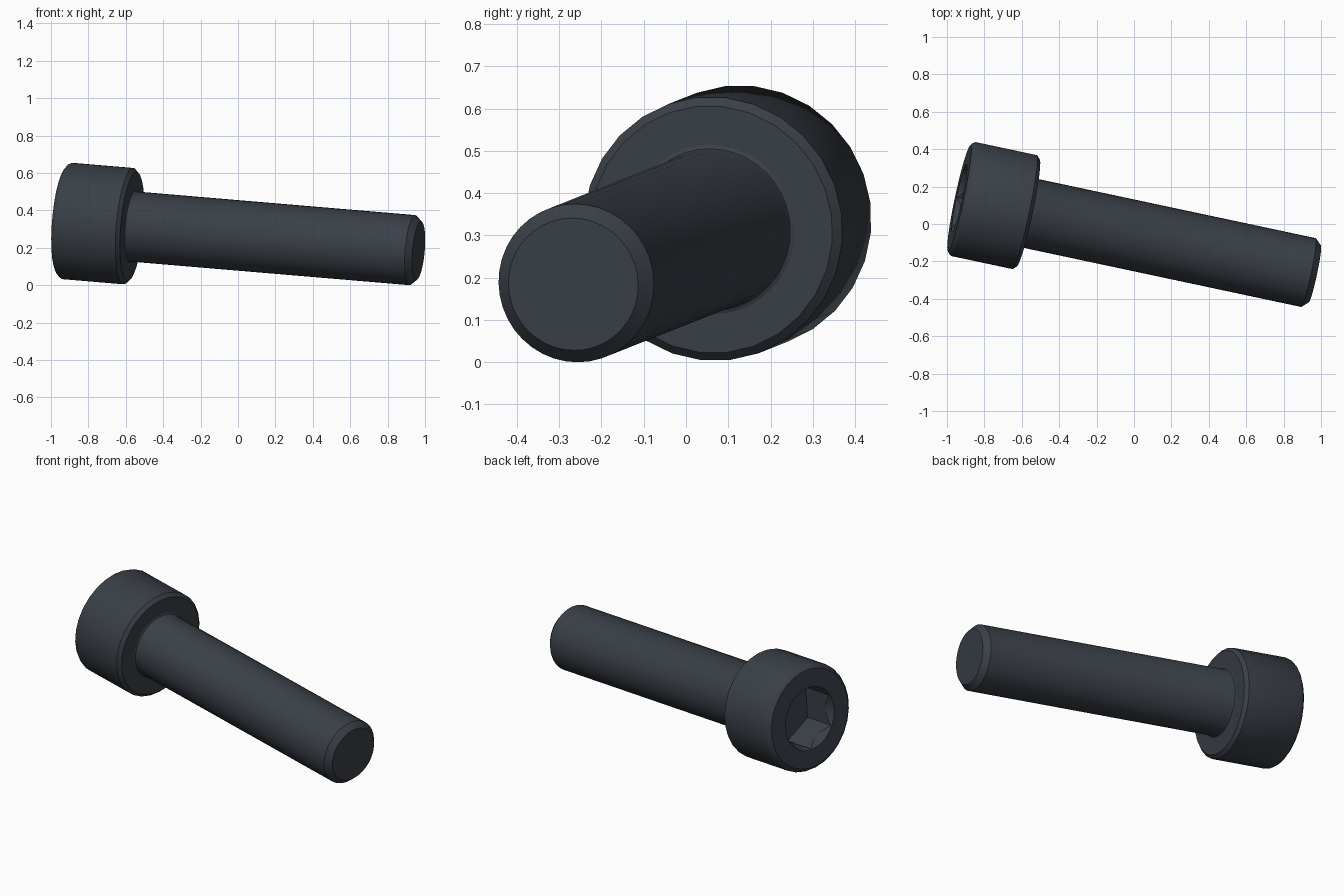
import bpy, bmesh, math
from mathutils import Matrix, Vector

old = bpy.data.objects.get("Cube")
if old:
    bpy.data.objects.remove(old, do_unlink=True)

# Main dimensions
HEAD_R, HEAD_H = 0.3135, 0.377
SHANK_R, LENGTH = 0.188, 1.949
HEX_R, HEX_DEPTH = 0.181, 0.195

# Tilted frame: local z runs along the bolt from head face to tip
axis = Vector((1, -0.213, -0.0845)).normalized()
side = Vector((0, 0, 1)).cross(axis).normalized()
up = axis.cross(side)
frame = Matrix((side, up, axis)).transposed().to_4x4()
frame.translation = Vector((-0.934, 0.138, 0.345))

steel = bpy.data.materials.new("dark_steel")
steel.use_nodes = True
colour = (0.042, 0.051, 0.064, 1)
steel.diffuse_color = colour
bsdf = next(n for n in steel.node_tree.nodes if n.type == 'BSDF_PRINCIPLED')
bsdf.inputs["Base Color"].default_value = colour


def lathe(name, profile, sides, turn=0.0):
    """Closed solid of stacked rings; profile is (radius, height) from start to end."""
    bm = bmesh.new()
    rings = []
    for r, z in profile:
        angles = [turn + math.tau * i / sides for i in range(sides)]
        rings.append([bm.verts.new((r * math.cos(a), r * math.sin(a), z)) for a in angles])
    for a, b in zip(rings, rings[1:]):
        for i in range(sides):
            j = (i + 1) % sides
            bm.faces.new((a[i], a[j], b[j], b[i]))
    bm.faces.new(rings[0][::-1])
    bm.faces.new(rings[-1])
    bmesh.ops.recalc_face_normals(bm, faces=bm.faces)
    mesh = bpy.data.meshes.new(name)
    bm.to_mesh(mesh)
    bm.free()
    mesh.materials.append(steel)
    obj = bpy.data.objects.new(name, mesh)
    bpy.context.collection.objects.link(obj)
    obj.matrix_world = frame
    return obj


def select(obj):
    bpy.ops.object.select_all(action='DESELECT')
    obj.select_set(True)
    bpy.context.view_layer.objects.active = obj


def cut(target, cutter):
    cutter.hide_render = True
    bpy.context.view_layer.update()
    mod = target.modifiers.new("cut", 'BOOLEAN')
    mod.operation, mod.solver, mod.object = 'DIFFERENCE', 'EXACT', cutter
    select(target)
    bpy.ops.object.modifier_apply(modifier=mod.name)
    bpy.data.objects.remove(cutter, do_unlink=True)


# Cylindrical head: rounded outer rim, chamfered bearing rim
head = lathe("bolt_head", [
    (HEAD_R - 0.024, 0), (HEAD_R - 0.008, 0.012), (HEAD_R, 0.028),
    (HEAD_R, HEAD_H - 0.02), (HEAD_R - 0.02, HEAD_H)], 28, math.pi / 28)

# Hexagonal socket with a conical lead-in
cut(head, lathe("socket_cutter", [(HEX_R, -0.1), (HEX_R, HEX_DEPTH)], 6, math.pi / 6))
cut(head, lathe("lead_in_cutter", [(0.204, -0.03), (0.184, 0), (0.15, 0.05)], 48))

# Plain shank: small fillet under the head, chamfered tip
shank = lathe("bolt_shank", [
    (SHANK_R + 0.013, HEAD_H), (SHANK_R + 0.004, HEAD_H + 0.004),
    (SHANK_R, HEAD_H + 0.014), (SHANK_R, LENGTH - 0.034),
    (SHANK_R - 0.031, LENGTH)], 40)

for part in (head, shank):
    select(part)
    bpy.ops.object.shade_smooth_by_angle(angle=math.radians(30))
